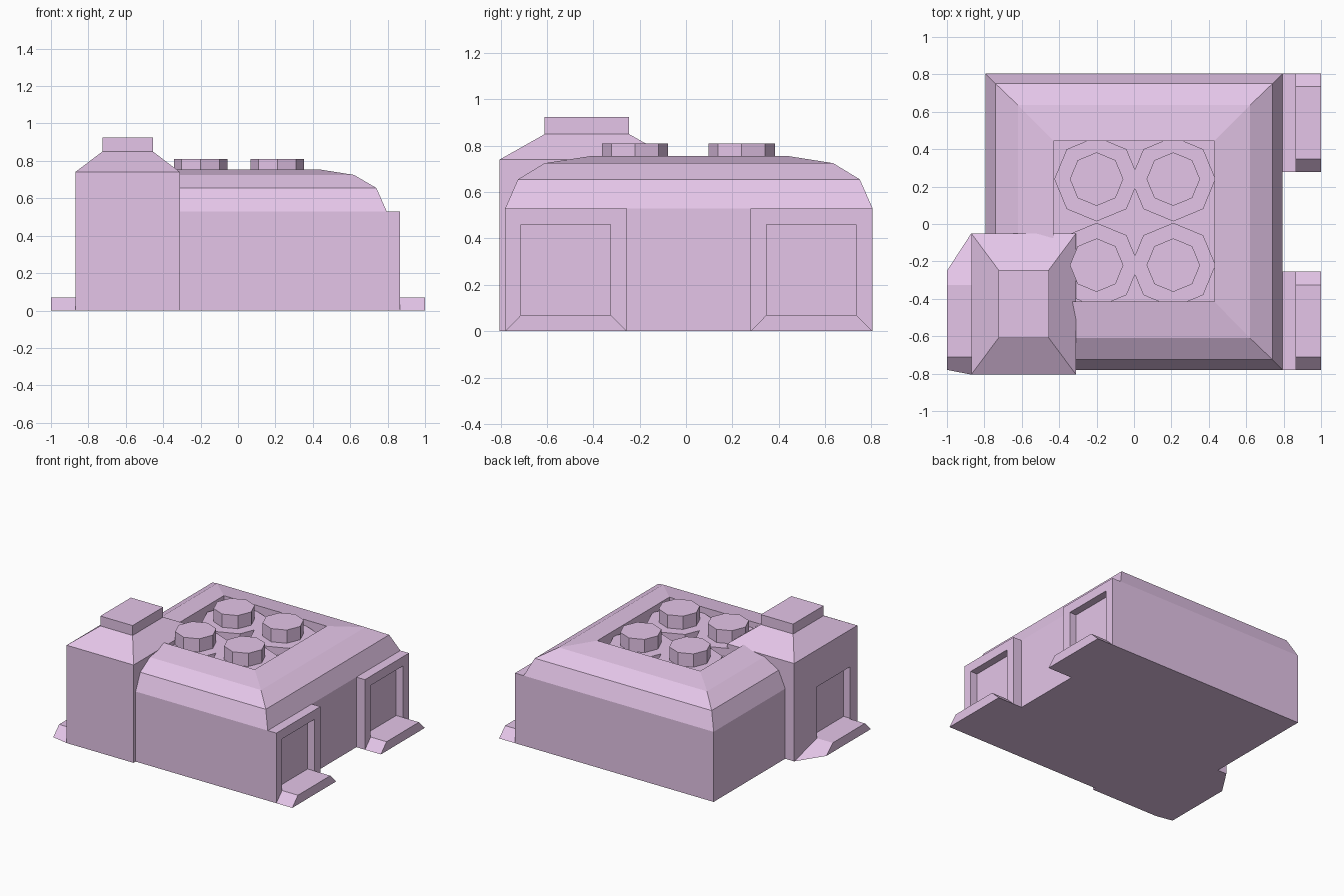
import bpy, bmesh
from math import cos, sin, pi

if "Cube" in bpy.data.objects:
    bpy.data.objects.remove(bpy.data.objects["Cube"])

mat = bpy.data.materials.new("mauve")
mat.diffuse_color = (0.78, 0.56, 0.81, 1)
mat.use_nodes = True
mat.node_tree.nodes["Principled BSDF"].inputs["Base Color"].default_value = mat.diffuse_color


def loft(name, rings):
    """Skin a closed solid through rings of points, bottom to top."""
    bm = bmesh.new()
    vs = [[bm.verts.new(p) for p in r] for r in rings]
    n = len(vs[0])
    for a, b in zip(vs, vs[1:]):
        for i in range(n):
            j = (i + 1) % n
            bm.faces.new((a[i], a[j], b[j], b[i]))
    bm.faces.new(vs[0][::-1])
    bm.faces.new(vs[-1])
    bmesh.ops.recalc_face_normals(bm, faces=bm.faces)
    me = bpy.data.meshes.new(name)
    bm.to_mesh(me)
    bm.free()
    me.materials.append(mat)
    ob = bpy.data.objects.new(name, me)
    bpy.context.collection.objects.link(ob)
    return ob


def rect(x0, x1, y0, y1, z):
    return [(x0, y0, z), (x1, y0, z), (x1, y1, z), (x0, y1, z)]


def box(name, x0, x1, y0, y1, z0, z1):
    return loft(name, [rect(x0, x1, y0, y1, z0), rect(x0, x1, y0, y1, z1)])


def octagon(name, x, y, r, z0, z1):
    ring = [(x + r * cos(i * pi / 4), y + r * sin(i * pi / 4)) for i in range(8)]
    return loft(name, [[(*p, z) for p in ring] for z in (z0, z1)])


def cut_doorway(target, x0, x1, y0, y1):
    cutter = box(target.name + "_cutter", x0, x1, y0, y1, 0.07, 0.46)
    cutter.hide_render = True
    cutter.hide_viewport = True
    cutter.display_type = 'WIRE'
    mod = target.modifiers.new("doorway", 'BOOLEAN')
    mod.operation = 'DIFFERENCE'
    mod.solver = 'EXACT'
    mod.object = cutter


# Main hall with stepped roof slopes and a sunken square in the roof
loft("main_hall", [
    rect(-0.795, 0.795, -0.78, 0.805, 0),
    rect(-0.795, 0.795, -0.78, 0.805, 0.53),
    rect(-0.74, 0.74, -0.725, 0.75, 0.655),
    rect(-0.62, 0.62, -0.61, 0.635, 0.725),
    rect(-0.43, 0.43, -0.415, 0.445, 0.755),
    rect(-0.43, 0.43, -0.415, 0.445, 0.65)])

# Four roof vents: wide octagonal base and raised cap
for x in (-0.2, 0.21):
    for y in (-0.22, 0.24):
        octagon("vent_base", x, y, 0.226, 0.6, 0.71)
        octagon("vent_cap", x, y, 0.143, 0.68, 0.81)

# Corner tower with sloped roof and chimney block
tower = loft("corner_tower", [
    rect(-0.87, -0.31, -0.805, -0.05, 0),
    rect(-0.87, -0.31, -0.805, -0.05, 0.74),
    rect(-0.725, -0.455, -0.61, -0.245, 0.85),
    rect(-0.725, -0.455, -0.61, -0.245, 0.925)])
cut_doorway(tower, -1.1, -0.815, -0.72, -0.325)

# Tower door ramp, flaring back to the wall
loft("tower_ramp", [
    [(-1, -0.78, 0), (-0.87, -0.805, 0), (-0.87, -0.05, 0), (-1, -0.25, 0)],
    [(-1, -0.71, 0.07), (-0.87, -0.71, 0.07), (-0.87, -0.325, 0.07), (-1, -0.325, 0.07)]])

# Two side porches with recessed doorways and ramps
for y in (-0.78, 0.279):
    porch = box("side_porch", 0.7, 0.867, y, y + 0.526, 0, 0.53)
    cut_doorway(porch, 0.81, 1.1, y + 0.068, y + 0.455)
    loft("side_ramp", [
        rect(0.867, 1, y, y + 0.526, 0),
        rect(0.867, 1, y + 0.068, y + 0.455, 0.07)])
